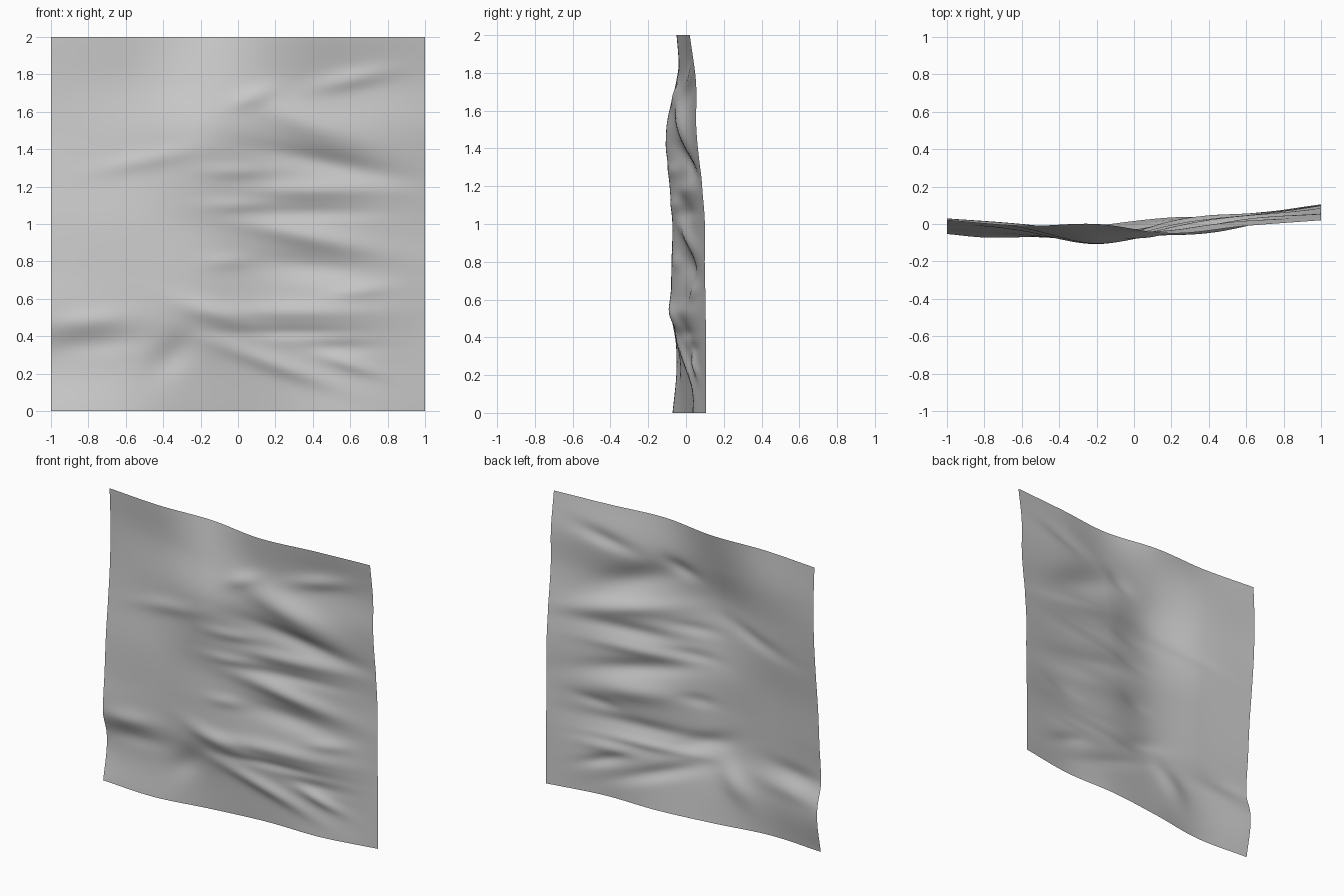
import bpy, bmesh, math

cube = bpy.data.objects.get("Cube")
if cube:
    bpy.data.objects.remove(cube, do_unlink=True)

# Broad depth of the sheet: columns x = -1..1 step 0.4, rows z = 0..2 step 0.25
DEPTH = [
    [-.05, -.07, -.01, .035, .04, .105],
    [-.01, -.05, -.03, .015, .05, .105],
    [-.05, -.065, -.07, -.01, .03, .105],
    [-.035, -.06, -.075, .0, .04, .10],
    [-.02, -.05, -.07, -.005, .04, .10],
    [.005, -.03, -.09, -.02, .03, .08],
    [.025, -.02, -.105, -.04, .01, .055],
    [.03, .0, -.05, -.03, .03, .053],
    [.02, -.01, .0, -.05, -.01, .02],
]

# Folds: x, z, half length, half width, depth (negative is forward), slope
FOLDS = [
    (.40, 1.53, .30, .10, -.035, -.35),
    (.45, 1.33, .35, .06, .025, -.20),
    (.40, 1.18, .35, .05, -.020, .0),
    (.42, 1.06, .30, .04, .012, .0),
    (.35, .94, .35, .06, -.028, -.20),
    (.40, .77, .30, .07, .025, -.10),
    (.30, .53, .40, .05, -.018, .0),
    (.30, .42, .35, .03, .012, .0),
    (-.12, .52, .20, .06, -.018, -.30),
    (-.35, .30, .12, .10, .020, .50),
    (.20, .25, .30, .05, -.022, -.35),
    (.60, .25, .15, .04, -.018, -.30),
    (.55, .34, .20, .04, .012, .0),
    (-.80, .48, .20, .06, -.015, .10),
    (-.75, .36, .25, .06, .012, .10),
    (.60, 1.77, .20, .05, -.018, .20),
    (-.50, 1.34, .25, .05, -.012, .20),
    (.08, 1.68, .12, .05, -.014, .30),
    (.00, 1.28, .18, .04, -.012, .0),
    (.00, 1.10, .18, .04, -.014, .0),
    (-.05, .80, .12, .04, -.010, .0),
    (.65, .64, .15, .04, -.011, .10),
]


def spline(values, t):
    """Smooth curve through evenly spaced values, t in steps."""
    i = min(int(t), len(values) - 2)
    f = t - i
    b, c = values[i], values[i + 1]
    a = values[i - 1] if i > 0 else 2 * b - c
    d = values[i + 2] if i + 2 < len(values) else 2 * c - b
    return b + .5 * f * (c - a + f * (2 * a - 5 * b + 4 * c - d
                                      + f * (3 * (b - c) + d - a)))


def depth(x, z):
    tx = max(0, min(5, (x + 1) / .4))
    tz = max(0, min(8, z / .25))
    y = spline([spline(row, tx) for row in DEPTH], tz)
    for fx, fz, length, width, amount, slope in FOLDS:
        u = (x - fx) / length
        v = (z - fz - slope * (x - fx)) / width
        y += amount * math.exp(-u * u - v * v)
    return y


# Upright rippled sheet
bm = bmesh.new()
bmesh.ops.create_grid(bm, x_segments=120, y_segments=120, size=1)
for v in bm.verts:
    x, z = v.co.x, v.co.y + 1
    v.co = (x, depth(x, z), z)
for f in bm.faces:
    f.smooth = True
mesh = bpy.data.meshes.new("rippled_sheet")
bm.to_mesh(mesh)
bm.free()
sheet = bpy.data.objects.new("rippled_sheet", mesh)
bpy.context.collection.objects.link(sheet)

# Plain grey
grey = bpy.data.materials.new("plain_grey")
grey.use_nodes = True
grey.diffuse_color = (.6, .6, .6, 1)
shader = next(n for n in grey.node_tree.nodes if n.type == 'BSDF_PRINCIPLED')
shader.inputs["Base Color"].default_value = (.6, .6, .6, 1)
mesh.materials.append(grey)
